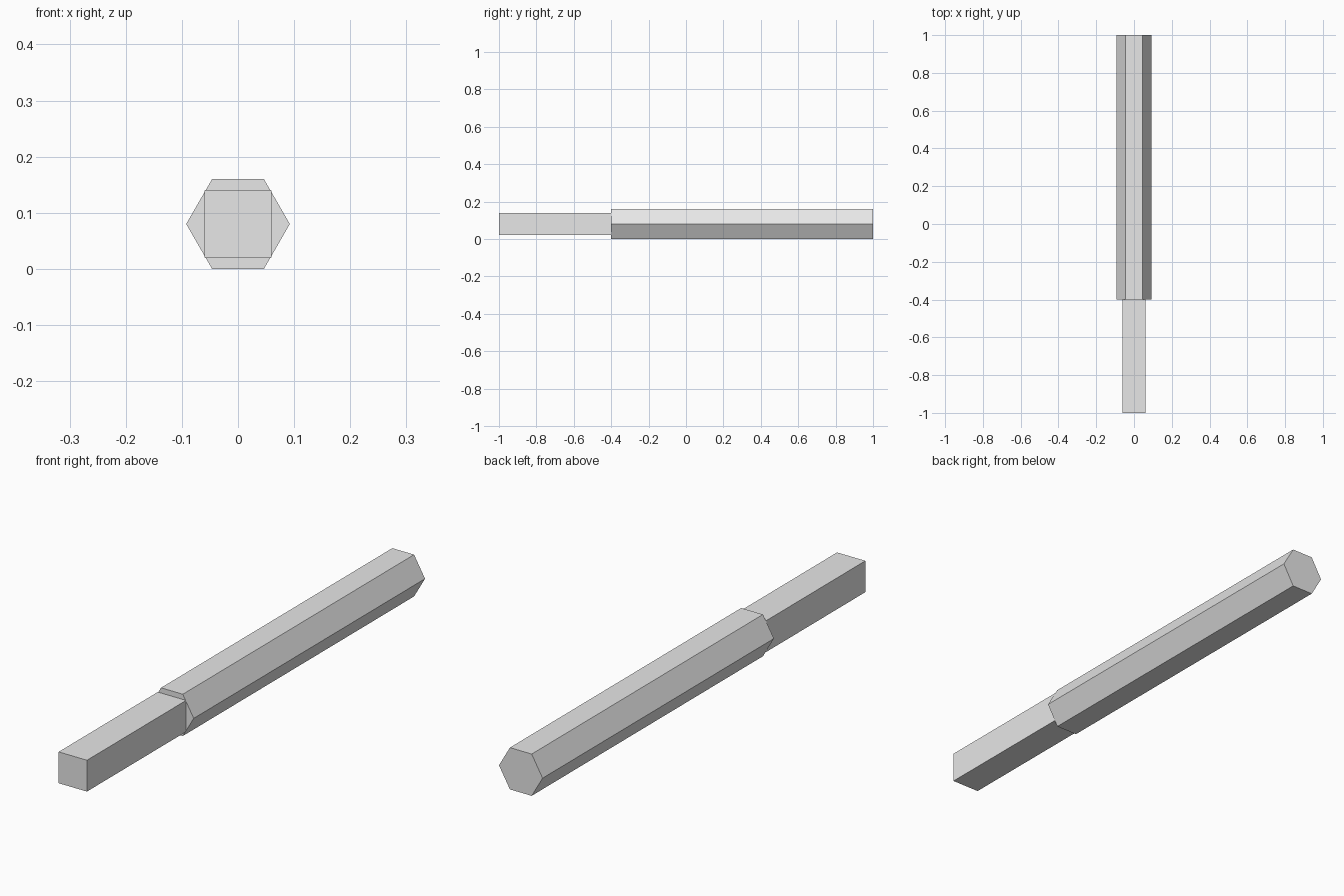
import bpy
import math

cube = bpy.data.objects.get("Cube")
if cube:
    bpy.data.objects.remove(cube, do_unlink=True)

AXIS_Z = 0.08        # height of the shared centre line
JOINT_Y = -0.4       # where the grip meets the shank

# Plain grey metal
grey = bpy.data.materials.new("plain_grey")
grey.use_nodes = True
colour = (0.8, 0.8, 0.8, 1)
grey.diffuse_color = colour
grey.node_tree.nodes["Principled BSDF"].inputs["Base Color"].default_value = colour


def prism(name, sides, radius, y_start, y_end, turn):
    """Flat-faced prism lying along the y axis."""
    bpy.ops.mesh.primitive_cylinder_add(
        vertices=sides, radius=radius, depth=y_end - y_start,
        location=(0, (y_start + y_end) / 2, AXIS_Z))
    obj = bpy.context.object
    obj.name = name
    # Turn the profile, then lay the prism down
    for v in obj.data.vertices:
        x, y, z = v.co
        px = x * math.cos(turn) - y * math.sin(turn)
        pz = x * math.sin(turn) + y * math.cos(turn)
        v.co = (px, -z, pz)
    obj.data.materials.append(grey)
    bpy.ops.object.shade_flat()
    return obj


# Hexagonal grip with flats on top and bottom
prism("hexagonal_grip", 6, 0.08 / math.cos(math.pi / 6), JOINT_Y, 1, math.pi / 6)

# Square shank at the front
prism("square_shank", 4, 0.06 * math.sqrt(2), -1, JOINT_Y, math.pi / 4)
